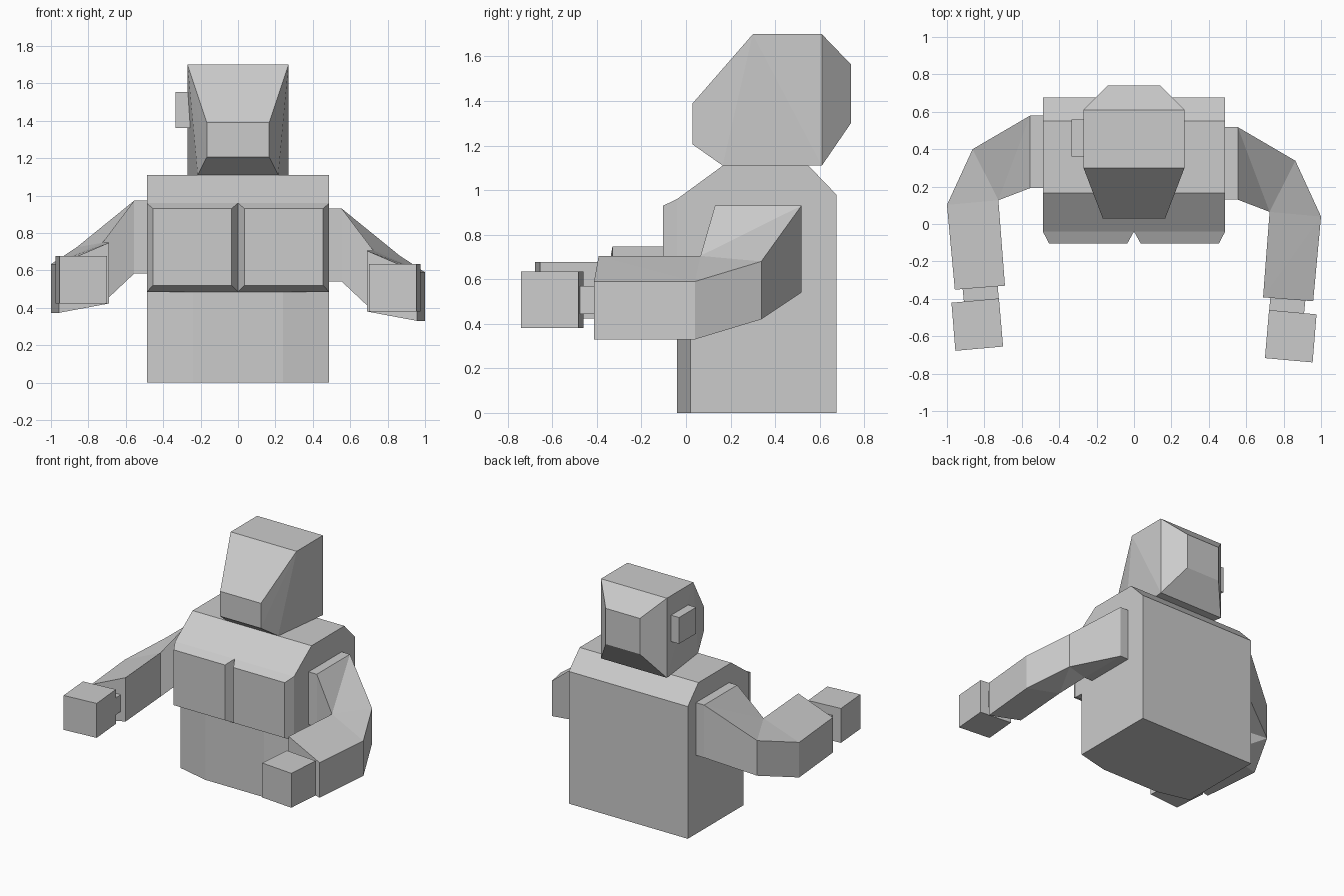
import bpy, bmesh
from mathutils import Vector

if "Cube" in bpy.data.objects:
    bpy.data.objects.remove(bpy.data.objects["Cube"])


def finish(name, bm):
    bmesh.ops.recalc_face_normals(bm, faces=bm.faces[:])
    me = bpy.data.meshes.new(name)
    bm.to_mesh(me)
    bm.free()
    ob = bpy.data.objects.new(name, me)
    bpy.context.collection.objects.link(ob)
    return ob


def hull(name, pts):
    """Convex block around a few corner points."""
    bm = bmesh.new()
    vs = [bm.verts.new(p) for p in pts]
    bmesh.ops.convex_hull(bm, input=vs)
    bmesh.ops.dissolve_limit(bm, angle_limit=0.01, verts=bm.verts[:], edges=bm.edges[:])
    return finish(name, bm)


def loft(name, rings):
    """Skin four-sided cross-sections, with closed ends."""
    bm = bmesh.new()
    rs = [[bm.verts.new(p) for p in r] for r in rings]
    for a, b in zip(rs, rs[1:]):
        for i in range(4):
            j = (i + 1) % 4
            bm.faces.new((a[i], a[j], b[j]))
            bm.faces.new((a[i], b[j], b[i]))
    bm.faces.new(rs[0])
    bm.faces.new(rs[-1])
    bmesh.ops.remove_doubles(bm, verts=bm.verts[:], dist=0.0005)
    return finish(name, bm)


def pair(x, y, z):
    return [(x, y, z), (-x, y, z)]


W = 0.4875

# Lower torso: footprint with shallow front corners
foot = [(W, 0.675), (W, 0.02), (0.24, -0.04)]
hull("waist", [p for x, y in foot for z in (0, 0.5) for p in pair(x, y, z)])

# Upper torso: side profile across the full width
side = [(-0.04, 0.485), (-0.04, 0.96), (0.165, 1.11),
        (0.55, 1.11), (0.675, 0.98), (0.675, 0.485)]
hull("upper_torso", [p for y, z in side for p in pair(W, y, z)])

# Bevelled chest plates
for s, n in ((1, "right"), (-1, "left")):
    back = [(s * x, -0.04, z) for x in (0, W) for z in (0.485, 0.96)]
    front = [(s * x, -0.103, z) for x in (0.035, 0.455) for z in (0.52, 0.93)]
    hull(n + "_chest_plate", back + front)

# Head: faceted block narrowing to face and back
head = [(0.167, 0.03, 1.205), (0.167, 0.03, 1.39), (0.27, 0.30, 1.70),
        (0.215, 0.165, 1.11), (0.27, 0.61, 1.70), (0.27, 0.61, 1.11),
        (0.14, 0.74, 1.565), (0.14, 0.74, 1.30)]
hull("head", [p for c in head for p in pair(*c)])

# Single ear block
hull("ear", [(x, y, z) for x in (-0.335, -0.2) for y in (0.36, 0.56) for z in (1.36, 1.555)])


def section(inner, outer, zi, zo):
    """Ring: inner bottom, outer bottom, outer top, inner top."""
    return [(*inner, zi[0]), (*outer, zo[0]), (*outer, zo[1]), (*inner, zi[1])]


# Arms, wrists and hands, the left set slightly back and up
sh, ie, fo = (0.54, 0.93), (0.38, 0.705), (0.33, 0.59)
wr, ha = (0.445, 0.57), (0.38, 0.635)
elbow = (0.725, 0.065)
parts = {
    "arm": [section((0.47, 0.13), (0.47, 0.518), sh, sh),
            section((0.555, 0.13), (0.555, 0.518), sh, sh),
            section(elbow, (0.863, 0.338), ie, (0.42, 0.68)),
            section(elbow, (1.0, 0.04), ie, fo),
            section((0.69, -0.392), (0.958, -0.413), ie, fo)],
    "wrist": [section((0.73, -0.38), (0.918, -0.39), wr, wr),
              section((0.722, -0.47), (0.908, -0.49), wr, wr)],
    "hand": [section((0.722, -0.46), (0.976, -0.483), ha, ha),
             section((0.70, -0.717), (0.955, -0.74), ha, ha)],
}
for s, n, off in ((1, "right", Vector((0, 0, 0))), (-1, "left", Vector((0, 0.062, 0.043)))):
    for part, rings in parts.items():
        loft(f"{n}_{part}", [[Vector((s * x, y, z)) + off for x, y, z in r] for r in rings])
